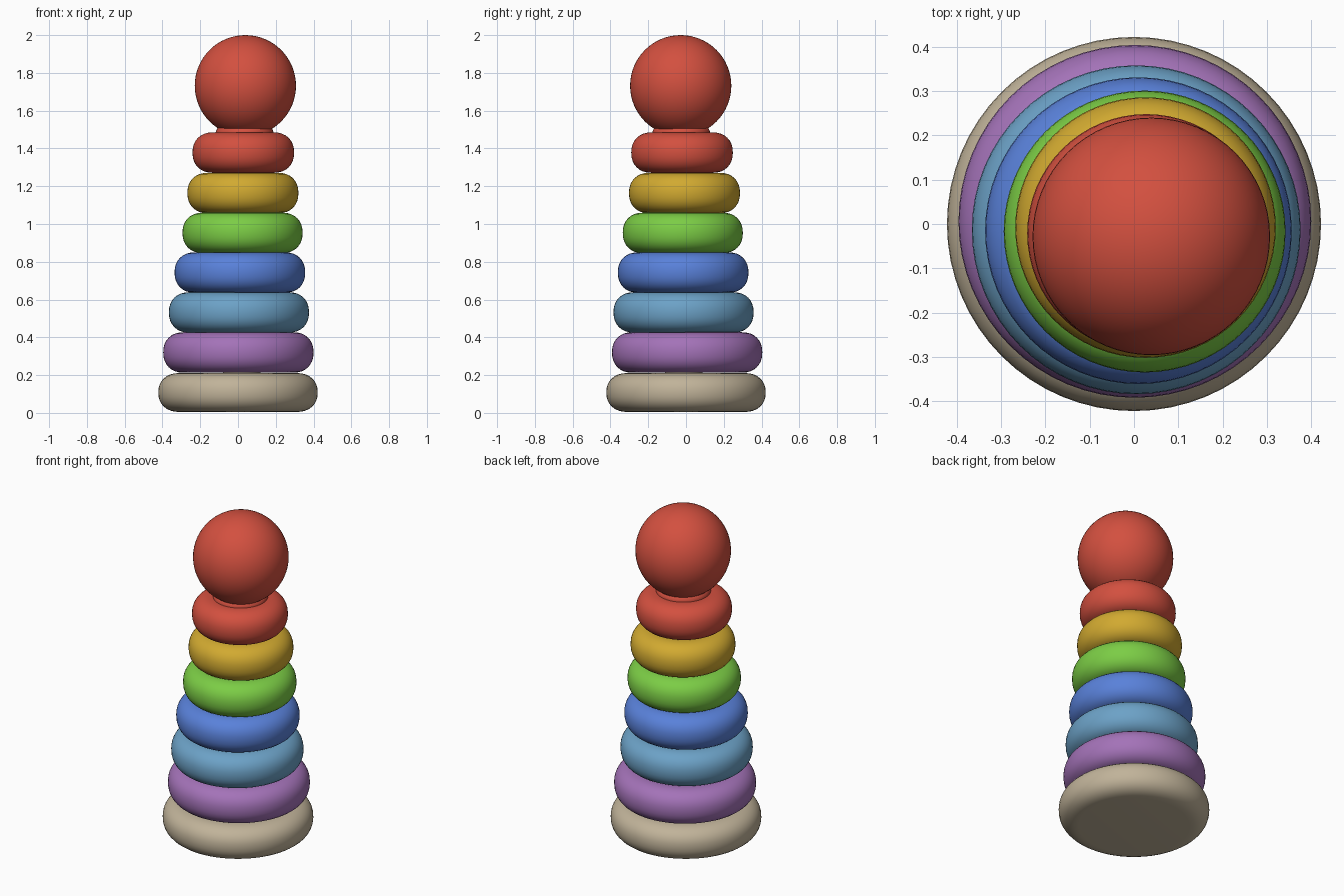
import bpy, bmesh, math

cube = bpy.data.objects.get("Cube")
if cube:
    bpy.data.objects.remove(cube)


def material(name, rgb):
    m = bpy.data.materials.new(name)
    m.use_nodes = True
    m.diffuse_color = (*rgb, 1)
    m.node_tree.nodes["Principled BSDF"].inputs["Base Color"].default_value = (*rgb, 1)
    return m


red = material("red", (0.65, 0.08, 0.05))
yellow = material("yellow", (0.64, 0.40, 0.03))
green = material("green", (0.20, 0.61, 0.06))
blue = material("blue", (0.10, 0.22, 0.70))
light_blue = material("light blue", (0.15, 0.36, 0.57))
purple = material("purple", (0.37, 0.17, 0.48))
beige = material("beige", (0.53, 0.45, 0.32))


def finish(name, bm, mat, location):
    bmesh.ops.recalc_face_normals(bm, faces=bm.faces)
    mesh = bpy.data.meshes.new(name)
    bm.to_mesh(mesh)
    bm.free()
    mesh.materials.append(mat)
    for face in mesh.polygons:
        face.use_smooth = True
    obj = bpy.data.objects.new(name, mesh)
    obj.location = location
    bpy.context.collection.objects.link(obj)
    return obj


def lathe(name, profile, mat, location, closed=False, steps=64):
    """Revolve (radius, height) points around z."""
    bm = bmesh.new()
    verts = [bm.verts.new((r, 0, z)) for r, z in profile]
    pairs = list(zip(verts, verts[1:]))
    if closed:
        pairs.append((verts[-1], verts[0]))
    edges = [bm.edges.new(p) for p in pairs]
    bmesh.ops.spin(bm, geom=verts + edges, axis=(0, 0, 1), cent=(0, 0, 0),
                   angle=math.tau, steps=steps, use_duplicate=False)
    bmesh.ops.remove_doubles(bm, verts=bm.verts, dist=1e-5)
    return finish(name, bm, mat, location)


def rounded(radius, half_width, half_height, start, end, count, power=0.9):
    """Slightly squared arc for the edge of a ring."""
    points = []
    for i in range(count + 1):
        a = start + (end - start) * i / count
        c, s = math.cos(a), math.sin(a)
        points.append((radius + half_width * math.copysign(abs(c) ** power, c),
                       half_height * math.copysign(abs(s) ** power, s)))
    return points


# Solid base with a rounded rim
rim = rounded(0.31, 0.112, 0.103, -math.pi / 2, math.pi / 2, 16)
lathe("base", [(0, -0.103)] + rim + [(0, 0.103)], beige, (0, 0, 0.108))

# Stacked rings: name, material, outer radius, centre x, y, z
RINGS = [
    ("purple_ring", purple, 0.398, 0.002, 0.006, 0.32),
    ("light_blue_ring", light_blue, 0.371, 0.005, -0.013, 0.532),
    ("blue_ring", blue, 0.346, 0.01, -0.015, 0.743),
    ("green_ring", green, 0.318, 0.024, -0.017, 0.953),
    ("yellow_ring", yellow, 0.294, 0.026, -0.008, 1.164),
    ("red_ring", red, 0.269, 0.028, -0.021, 1.378),
]
for name, mat, outer, x, y, z in RINGS:
    tube = rounded(outer - 0.108, 0.108, 0.107, 0, math.tau, 32)[:-1]
    lathe(name, tube, mat, (x, y, z), closed=True)

# Peg through the rings
lathe("peg", [(0, 0.1), (0.1, 0.1), (0.1, 1.5), (0, 1.5)], beige, (0.02, -0.012, 0))
bpy.context.view_layer.objects.active = bpy.data.objects["peg"]
bpy.data.objects["peg"].select_set(True)
bpy.ops.object.shade_smooth_by_angle()

# Flared neck under the ball
lathe("ball_neck", [(0, -0.03), (0.16, -0.03), (0.15, 0), (0.14, 0.02), (0, 0.04)],
      red, (0.035, -0.025, 1.495))

# Ball on top
ball = bmesh.new()
bmesh.ops.create_uvsphere(ball, u_segments=64, v_segments=32, radius=0.268)
finish("ball", ball, red, (0.039, -0.028, 1.732))
